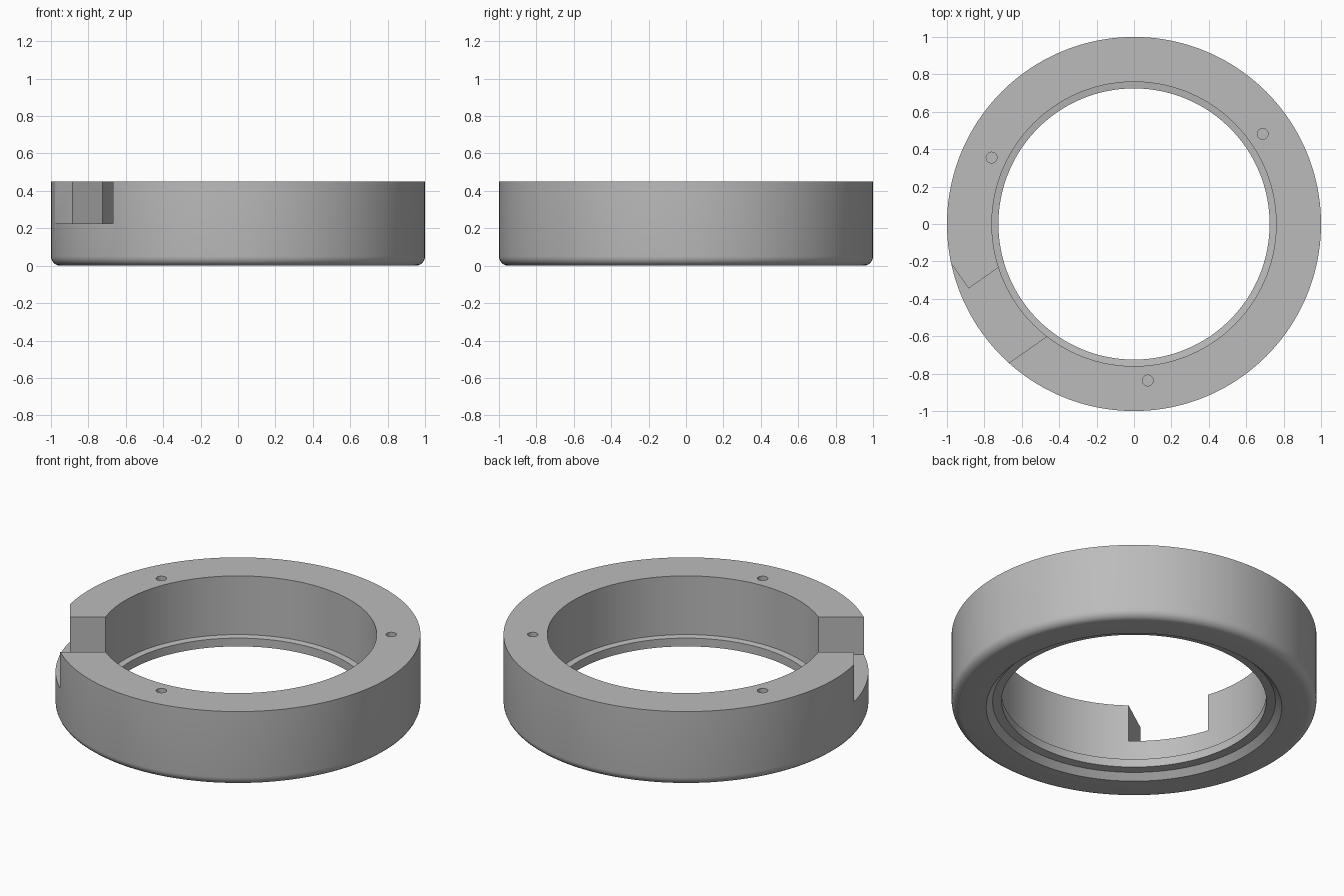
import bpy
import bmesh
from math import cos, sin, pi, radians

cube = bpy.data.objects.get("Cube")
if cube:
    bpy.data.objects.remove(cube, do_unlink=True)

HEIGHT = 0.45
SEGMENTS = 160

grey = bpy.data.materials.new("plain grey")
grey.use_nodes = True
colour = (0.5, 0.5, 0.5, 1)
grey.diffuse_color = colour
grey.node_tree.nodes["Principled BSDF"].inputs["Base Color"].default_value = colour


def make_object(name, bm):
    bmesh.ops.recalc_face_normals(bm, faces=bm.faces)
    mesh = bpy.data.meshes.new(name)
    bm.to_mesh(mesh)
    bm.free()
    mesh.materials.append(grey)
    obj = bpy.data.objects.new(name, mesh)
    bpy.context.collection.objects.link(obj)
    return obj


def lathe(name, profile):
    """Revolve a closed (radius, z) profile around z."""
    bm = bmesh.new()
    verts = [bm.verts.new((r, 0, z)) for r, z in profile]
    edges = [bm.edges.new((v, verts[i - 1])) for i, v in enumerate(verts)]
    bmesh.ops.spin(bm, geom=verts + edges, cent=(0, 0, 0), axis=(0, 0, 1),
                   angle=2 * pi, steps=SEGMENTS, use_merge=True)
    bmesh.ops.remove_doubles(bm, verts=bm.verts, dist=1e-5)
    return make_object(name, bm)


def prism(name, outline, z0, z1):
    """Extrude a flat outline from z0 to z1."""
    bm = bmesh.new()
    face = bm.faces.new([bm.verts.new((x, y, z0)) for x, y in outline])
    result = bmesh.ops.extrude_face_region(bm, geom=[face])
    top = [g for g in result["geom"] if isinstance(g, bmesh.types.BMVert)]
    bmesh.ops.translate(bm, verts=top, vec=(0, 0, z1 - z0))
    return make_object(name, bm)


# Ring body: rounded outer bottom edge, inner lip, chamfered bottom recess
fillet = 0.05
rounded = [(1 - fillet + fillet * cos(a), fillet - fillet * sin(a))
           for a in (radians(d) for d in range(0, 91, 15))]
ring = lathe("ring_body", [(0.76, HEIGHT), (1, HEIGHT)] + rounded + [
    (0.81, 0), (0.775, 0.035), (0.725, 0.04), (0.725, 0.09), (0.76, 0.095)])

# Side notch with an outer step on one flank
notch = prism("notch_cutter", [
    (0.5, -0.225), (0.922, -0.225), (0.922, -0.5),
    (1.2, -0.5), (1.2, 0.225), (0.5, 0.225)], 0.225, 0.6)
notch.rotation_euler.z = radians(215)
cutters = [notch]

# Three blind holes in the top face
for angle in (35, 155, 275):
    a = radians(angle)
    circle = [(0.84 * cos(a) + 0.029 * cos(t), 0.84 * sin(a) + 0.029 * sin(t))
              for t in (2 * pi * i / 24 for i in range(24))]
    cutters.append(prism("hole_cutter", circle, HEIGHT - 0.15, 0.6))

bpy.ops.object.select_all(action="DESELECT")
bpy.context.view_layer.objects.active = ring
ring.select_set(True)
for cutter in cutters:
    cutter.hide_render = True
    mod = ring.modifiers.new("cut", "BOOLEAN")
    mod.operation = "DIFFERENCE"
    mod.solver = "EXACT"
    mod.object = cutter
    bpy.context.view_layer.update()
    bpy.ops.object.modifier_apply(modifier=mod.name)
    bpy.data.objects.remove(cutter, do_unlink=True)

bpy.ops.object.shade_smooth_by_angle(angle=radians(25))
